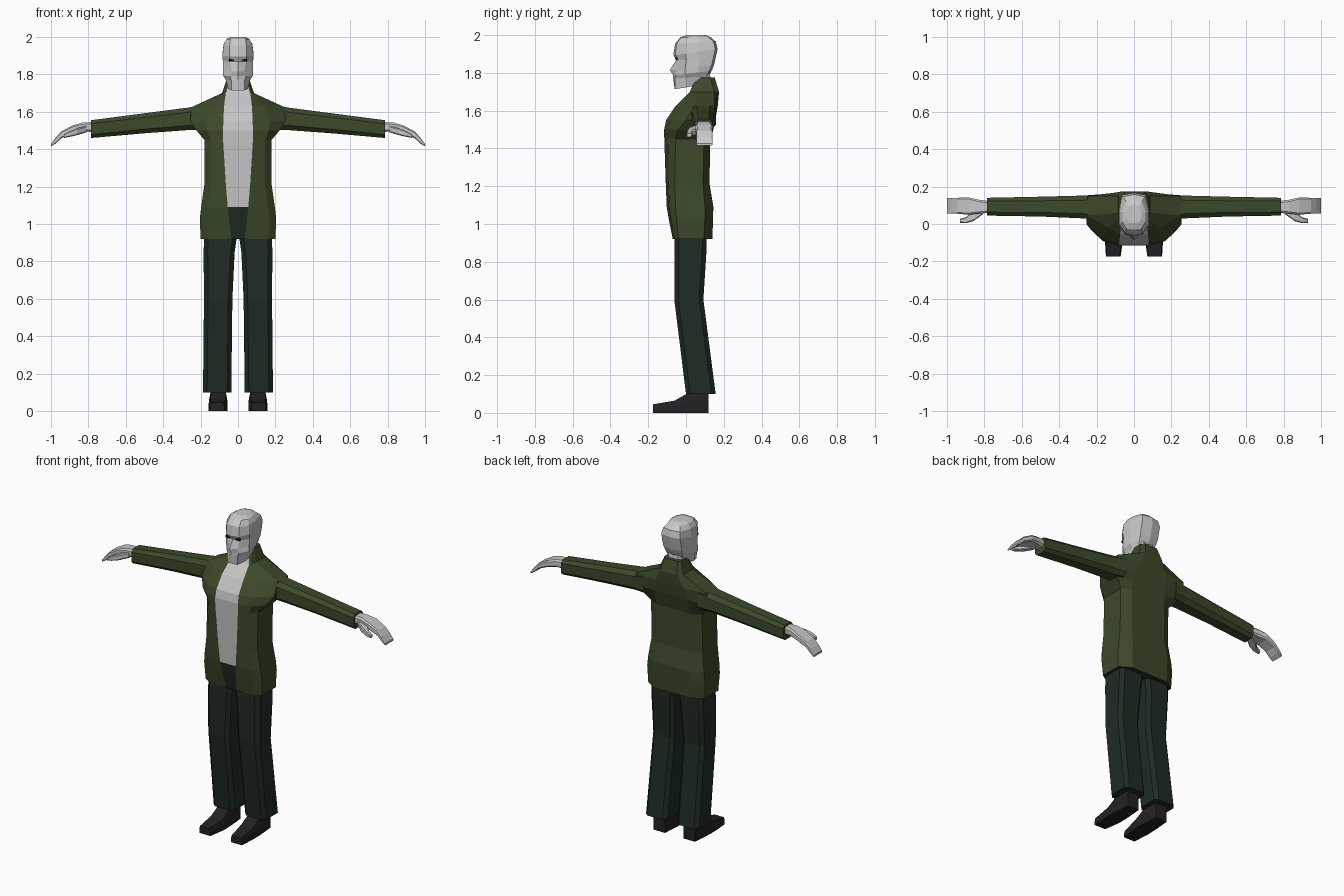
import bpy, bmesh
from mathutils import Vector


def material(name, r, g, b):
    m = bpy.data.materials.new(name)
    m.diffuse_color = (r, g, b, 1)
    return m


GREEN = material("jacket green", 0.045, 0.066, 0.023)
DARK = material("trouser dark green", 0.014, 0.024, 0.018)
SHOE = material("shoe black", 0.017, 0.015, 0.017)
SKIN = material("pale grey skin", 0.58, 0.58, 0.58)
SHIRT = material("shirt grey", 0.56, 0.56, 0.56)
EYE = material("eye black", 0.004, 0.004, 0.005)


def loft(name, rings, mats, mirror=False, rule=None):
    """Skin a list of equal-length rings, cap both ends."""
    bm = bmesh.new()
    vs = [[bm.verts.new(p) for p in ring] for ring in rings]
    n = len(vs[0])
    for a, b in zip(vs, vs[1:]):
        for i in range(n):
            j = (i + 1) % n
            bm.faces.new((a[i], a[j], b[j], b[i]))
    bm.faces.new(vs[0])
    bm.faces.new(vs[-1])
    bmesh.ops.recalc_face_normals(bm, faces=bm.faces)
    if rule:
        for f in bm.faces:
            f.material_index = rule(f)
    me = bpy.data.meshes.new(name)
    bm.to_mesh(me)
    bm.free()
    for m in mats:
        me.materials.append(m)
    ob = bpy.data.objects.new(name, me)
    bpy.context.collection.objects.link(ob)
    if mirror:
        ob.modifiers.new("mirror", 'MIRROR')
    return ob


def whole(half):
    """Complete a half ring (front centre to back centre) across x = 0."""
    return half + [(-x, y, z) for x, y, z in half[-2:0:-1]]


def section(u0, u1, v0, v1, c):
    """Rectangle with cut corners."""
    return [(u0 + c, v0), (u1 - c, v0), (u1, v0 + c), (u1, v1 - c),
            (u1 - c, v1), (u0 + c, v1), (u0, v1 - c), (u0, v0 + c)]


def along_x(rows):
    return [[(x, u, v) for u, v in section(y0, y1, z0, z1, c)]
            for x, y0, y1, z0, z1, c in rows]


# Jacket: z, opening x, front y, corner x, corner y, side x, side y0, side y1, back x, back y
torso_rows = [
    (0.92, .035, -.070, .165, -.062, .200, -.040, .095, .13, .140),
    (1.03, .048, -.092, .165, -.080, .204, -.050, .100, .13, .143),
    (1.09, .055, -.102, .160, -.088, .197, -.055, .100, .13, .145),
    (1.21, .065, -.107, .145, -.092, .180, -.060, .090, .12, .125),
    (1.45, .080, -.115, .145, -.095, .180, -.055, .095, .12, .127),
    (1.50, .080, -.116, .165, -.092, .222, -.040, .120, .12, .140),
    (1.55, .078, -.105, .170, -.075, .255, .000, .150, .12, .155),
    (1.625, .075, -.055, .140, -.020, .248, .045, .150, .10, .168),
    (1.70, .066, .020, .076, .030, .085, .060, .150, .06, .175),
    (1.775, .045, .055, .052, .060, .060, .080, .130, .045, .152),
]
rings = [whole([(0, yf, z), (xo, yf, z), (xc, yc, z), (xs, s0, z), (xs, s1, z),
                (xb, yb, z), (0, yb, z)])
         for z, xo, yf, xc, yc, xs, s0, s1, xb, yb in torso_rows]


def torso_rule(f):
    c = f.calc_center_median()
    if f.normal.z < -0.9 and c.z < 0.93:
        return 2
    if c.y < 0.06 and max(abs(v.co.x) for v in f.verts) < 0.081 \
            and min(abs(v.co.x) for v in f.verts) < 1e-5:
        return 2 if c.z < 1.09 else 1
    return 0


loft("jacket_and_shirt", rings, [GREEN, SHIRT, DARK], rule=torso_rule)

# Sleeves
loft("sleeve", along_x([
    (.19, .030, .158, 1.505, 1.635, .02),
    (.27, .030, .152, 1.502, 1.622, .025),
    (.50, .040, .146, 1.485, 1.592, .022),
    (.785, .045, .140, 1.460, 1.555, .018)]), [GREEN], True)

# Hands and thumbs
loft("hand", along_x([
    (.77, .060, .122, 1.492, 1.545, .010),
    (.83, .055, .130, 1.495, 1.543, .010),
    (.885, .050, .142, 1.485, 1.527, .008),
    (.945, .055, .140, 1.458, 1.495, .007),
    (.975, .055, .140, 1.430, 1.462, .005),
    (1.0, .055, .140, 1.415, 1.427, .003)]), [SKIN], True)
loft("thumb", along_x([
    (.81, .050, .090, 1.490, 1.525, .006),
    (.86, .015, .070, 1.475, 1.512, .006),
    (.90, .004, .036, 1.466, 1.496, .005),
    (.93, .006, .028, 1.460, 1.480, .004)]), [SKIN], True)

# Trouser legs
loft("trouser_leg", [[(u, v, z) for u, v in section(x0, x1, y0, y1, .022)]
                     for z, x0, x1, y0, y1 in [
    (.10, .036, .187, .000, .157),
    (.60, .030, .182, -.062, .092),
    (.85, .018, .184, -.062, .108),
    (.96, .002, .180, -.060, .110)]], [DARK], True)

# Shoes: y, base x0, x1, top x0, x1, height
loft("shoe", [[(a, y, 0), (b, y, 0), (b, y, h * .55), (d, y, h), (c, y, h), (a, y, h * .55)]
              for y, a, b, c, d, h in [
    (-.175, .072, .150, .078, .146, .045),
    (-.06, .055, .157, .064, .148, .065),
    (.01, .057, .155, .066, .146, .105),
    (.118, .066, .146, .068, .144, .115)]], [SHOE], True)

# Head: z at face, z at back, nose y, cheek x, cheek y, side x, temple y, back x, back y
head_rows = [
    (1.715, 1.750, -.060, .035, -.058, .052, -.005, .045, .105),
    (1.770, 1.785, -.068, .036, -.058, .066, .000, .055, .122),
    (1.790, 1.810, -.070, .042, -.054, .080, -.005, .060, .135),
    (1.815, 1.840, -.086, .034, -.050, .081, -.005, .064, .148),
    (1.868, 1.875, -.052, .042, -.043, .081, .002, .066, .156),
    (1.895, 1.925, -.067, .045, -.056, .083, -.005, .066, .167),
    (1.955, 1.965, -.058, .045, -.050, .077, .000, .058, .158),
    (1.988, 1.988, -.030, .040, -.025, .062, .012, .042, .132),
    (2.0, 2.0, .005, .025, .008, .040, .030, .028, .105),
]
loft("head", [whole([(0, n, zf), (cx, cy, zf), (sx, t, zf * .8 + zb * .2),
                     (sx, .065, zf * .4 + zb * .6), (bx, by - .012, zb), (0, by, zb)])
              for zf, zb, n, cx, cy, sx, t, bx, by in head_rows], [SKIN])

# Neck
loft("neck", [[(u, v, z) for u, v in section(-w, w, y0, y1, .02)]
              for z, w, y0, y1 in [(1.66, .055, .035, .14), (1.82, .052, .025, .125)]], [SKIN])

# Eyes
loft("eye", [[(.022, y, 1.868), (.049, y, 1.868), (.049, y, 1.882), (.022, y, 1.880)]
             for y in (-.055, -.046)], [EYE], True)
